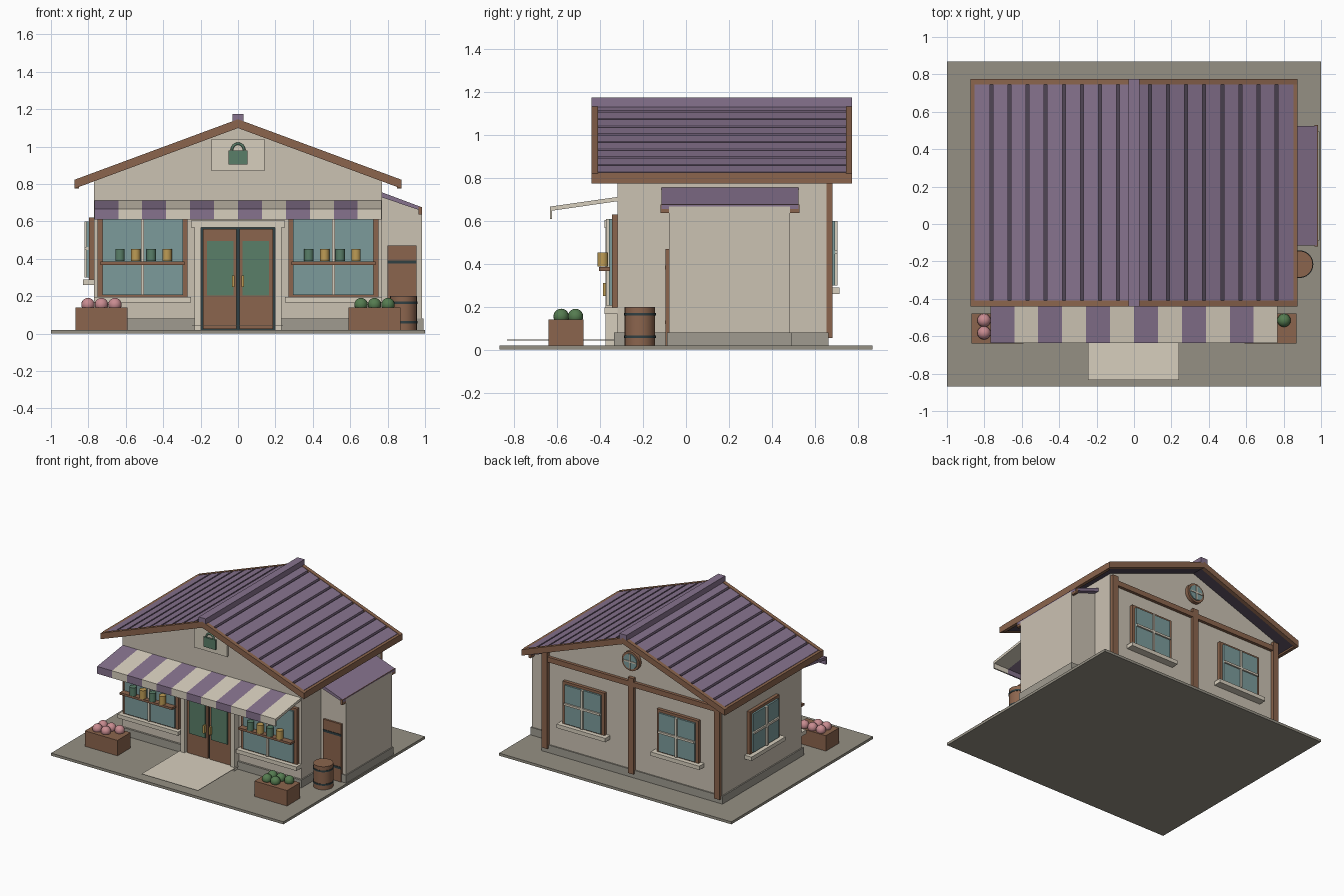
import bpy, bmesh, math
from mathutils import Matrix, Vector

if "Cube" in bpy.data.objects:
    bpy.data.objects.remove(bpy.data.objects["Cube"])

COLORS = dict(
    wall=(.60, .54, .45), wood=(.26, .13, .075), purple=(.24, .17, .27), deck=(.08, .06, .09),
    cream=(.68, .62, .51), green=(.10, .21, .14), dark=(.03, .05, .055), glass=(.20, .33, .33),
    gold=(.51, .33, .09), pink=(.58, .26, .28), stone=(.35, .33, .28), paving=(.30, .28, .23),
    leaf=(.09, .20, .08))
MATS = {}
for key, c in COLORS.items():
    MATS[key] = bpy.data.materials.new(key)
    MATS[key].diffuse_color = (*c, 1)


def finish(name, bm, mat):
    bmesh.ops.recalc_face_normals(bm, faces=bm.faces)
    for f in bm.faces:
        f.smooth = True
    for e in bm.edges:
        e.smooth = e.calc_face_angle(0) < 0.6
    me = bpy.data.meshes.new(name)
    bm.to_mesh(me)
    bm.free()
    me.materials.append(MATS[mat])
    ob = bpy.data.objects.new(name, me)
    bpy.context.collection.objects.link(ob)
    return ob


def box(name, mat, x, y, z, m=Matrix()):
    bm = bmesh.new()
    bmesh.ops.create_cube(bm, size=1)
    for v in bm.verts:
        p = [lo + (hi - lo) * (c + .5) for (lo, hi), c in zip((x, y, z), v.co)]
        v.co = m @ Vector(p)
    return finish(name, bm, mat)


def prism(name, mat, pts, axis, a, b):
    # profile is (x, z) for axis 'y' and (y, z) for axis 'x'
    bm = bmesh.new()
    vs = [bm.verts.new((a, u, w) if axis == 'x' else (u, a, w)) for u, w in pts]
    r = bmesh.ops.extrude_face_region(bm, geom=[bm.faces.new(vs)])
    d = (b - a, 0, 0) if axis == 'x' else (0, b - a, 0)
    bmesh.ops.translate(bm, vec=d, verts=[v for v in r['geom'] if isinstance(v, bmesh.types.BMVert)])
    # the start face stays, so the solid is closed
    if any(e.is_boundary for e in bm.edges):
        bmesh.ops.holes_fill(bm, edges=[e for e in bm.edges if e.is_boundary])
    return finish(name, bm, mat)


def cyl(name, mat, c, r, h, m=Matrix(), n=20):
    bm = bmesh.new()
    bmesh.ops.create_cone(bm, cap_ends=True, segments=n, radius1=r, radius2=r, depth=h,
                          matrix=Matrix.Translation(c) @ m)
    return finish(name, bm, mat)


def ball(name, mat, c, r):
    bm = bmesh.new()
    bmesh.ops.create_uvsphere(bm, u_segments=16, v_segments=10, radius=r, matrix=Matrix.Translation(c))
    return finish(name, bm, mat)


# ground slab, walls and plinth
box("paving", 'paving', (-1, 1), (-.87, .87), (0, .02))
box("plinth", 'stone', (-.78, .78), (-.335, .665), (.02, .08))
prism("main_walls", 'wall', [(-.77, .02), (.77, .02), (.77, .825), (0, 1.11), (-.77, .825)], 'y', -.32, .655)
box("entrance_mat", 'cream', (-.245, .24), (-.835, -.335), (.043, .047))


# roof
def top(x, drop=0):
    return 1.146 - .37 * abs(x) - drop


def chevron(w, t0, t1):
    return [(-w, top(w, t0)), (0, top(0, t0)), (w, top(w, t0)), (w, top(w, t1)), (0, top(0, t1)), (-w, top(w, t1))]


prism("roof_deck", 'deck', chevron(.855, .02, .044), 'y', -.412, .752)
for nm, y in (("front", -.44), ("back", .745)):
    prism(nm + "_bargeboard", 'wood', chevron(.875, 0, .047), 'y', y, y + .03)
for s in (-1, 1):
    box("eave_fascia", 'wood', sorted((s * .85, s * .875)), (-.41, .745), (.775, .825))
    edges = [0] + [.086 + .0965 * k for k in range(8)] + [.86]
    for a, b in zip(edges, edges[1:]):
        a, b = a + .008, b - .008
        prism("roof_board", 'purple', [(s * a, top(a, .003)), (s * b, top(b, .003)),
                                       (s * b, top(b, .022)), (s * a, top(a, .022))], 'y', -.41, .747)
box("ridge_cap", 'purple', (-.03, .03), (-.44, .775), (1.13, 1.175))

# striped awning
for i in range(12):
    x = -.768 + i * .128
    prism("awning_stripe", 'cream' if i % 2 else 'purple',
          [(-.32, .712), (-.635, .667), (-.635, .61), (-.625, .61), (-.625, .648), (-.32, .692)], 'x', x, x + .128)

# gable plaque with bag emblem
box("gable_plaque", 'cream', (-.142, .142), (-.338, -.32), (.87, 1.04))
box("bag_emblem", 'green', (-.052, .052), (-.352, -.335), (.905, .98))
cu = bpy.data.curves.new("bag_handle", 'CURVE')
cu.dimensions, cu.bevel_depth, cu.bevel_resolution = '3D', .007, 2
sp = cu.splines.new('POLY')
sp.points.add(12)
for i, p in enumerate(sp.points):
    t = math.pi * i / 12
    p.co = (.033 * math.cos(t), -.345, .98 + .035 * math.sin(t), 1)
cu.materials.append(MATS['green'])
bpy.context.collection.objects.link(bpy.data.objects.new("bag_handle", cu))


# windows, drawn facing -y at the wall plane and turned into place
def window(name, m, w, z0, z1, sill, front=False):
    h, zc = w / 2, (z0 + z1) / 2
    for s in (-1, 1):
        box(name + "_jamb", 'wood', sorted((s * h, s * (h - .028))), (-.026, .01), (z0, z1), m)
    for z in (z0, z1 - .025):
        box(name + "_rail", 'wood', (-h, h), (-.026, .01), (z, z + .025), m)
    g, b, t = h - .025, z0 + .01, z1 - .02
    box(name + "_glass", 'glass', (-g, g), (-.04, .005), (b, t), m)
    box(name + "_upright", 'cream', (-.008, .008), (-.052, -.03), (b, t), m)
    if not front:
        box(name + "_crossbar", 'cream', (-g, g), (-.052, -.03), (zc - .008, zc + .008), m)
    box(name + "_sill", 'cream', (-h - sill, h + sill), (-.06, .01), (z0 - .03, z0), m)


def place(x, y, deg):
    return Matrix.Translation((x, y, 0)) @ Matrix.Rotation(math.radians(deg), 4, 'Z')


for s in (-1, 1):
    window("shop_window", place(s * .51, -.32, 0), .48, .197, .63, .02, True)
    window("back_window", place(s * .405, .655, 180), .36, .29, .62, .03)
    # display shelf and jars
    box("display_shelf", 'wood', (s * .51 - .225, s * .51 + .225), (-.405, -.355), (.368, .385))
    for i in range(4):
        x = s * .505 + (i - 1.5) * .084
        cyl("jar", ('green', 'gold')[i % 2], (x, -.388, .42), .025, .066)
window("side_window", place(-.77, .17, -90), .36, .29, .62, .03)

# round gable window
rx = Matrix.Rotation(math.pi / 2, 4, 'X')
cyl("round_window_frame", 'wood', (0, .665, .93), .075, .036, rx, 24)
cyl("round_window_glass", 'glass', (0, .67, .93), .058, .04, rx, 24)
box("round_window_bar", 'cream', (-.057, .057), (.68, .695), (.925, .935))
box("round_window_bar", 'cream', (-.005, .005), (.68, .695), (.873, .987))

# back timber framing
for x, z in ((-.742, .8), (0, .8), (.742, .8)):
    box("back_post", 'wood', (x - .024, x + .024), (.65, .682), (.055, z))
box("back_beam", 'wood', (-.742, .742), (.65, .678), (.73, .77))

# double door
box("door_lintel", 'cream', (-.25, .25), (-.38, -.32), (.568, .605))
box("door_surround", 'dark', (-.2, .2), (-.345, -.32), (.02, .57))
for s in (-1, 1):
    def sx(a, b):
        return sorted((s * a, s * b))
    box("door_pilaster", 'cream', sx(.198, .232), (-.375, -.32), (.02, .57))
    box("door_leaf", 'wood', sx(.008, .187), (-.36, -.33), (.025, .56))
    box("door_pane", 'green', sx(.025, .165), (-.368, -.35), (.205, .495))
    box("door_handle", 'gold', sx(.018, .032), (-.388, -.36), (.25, .31))

    # planters
    box("planter", 'wood', sx(.59, .87), (-.64, -.478), (.02, .14))
    for i in range(5):
        ball("produce", 'pink' if s < 0 else 'leaf',
             (s * .73 + (i % 3 - 1) * .072, -.515 - .067 * (i // 3), .155), .036)

# side annex with lean-to roof
box("annex_plinth", 'stone', (.77, .993), (-.088, .494), (.02, .08))
prism("annex_walls", 'wall', [(.76, .02), (.985, .02), (.985, .668), (.76, .745)], 'y', -.08, .486)
prism("annex_roof", 'purple', [(.765, .757), (.985, .675), (.985, .655), (.765, .73)], 'y', -.115, .525)
box("annex_fascia", 'wood', (.965, .984), (-.12, .53), (.637, .677))
box("annex_door", 'wood', (.80, .955), (-.095, -.075), (.02, .47))
for z in (.375, .12):
    box("annex_door_strap", 'dark', (.80, .955), (-.099, -.09), (z, z + .017))

# barrel
cyl("barrel", 'wood', (.885, -.215, .11), .071, .18, n=24)
for z in (.06, .165):
    cyl("barrel_hoop", 'dark', (.885, -.215, z), .074, .013, n=24)

for m in bpy.data.materials:
    if m.users and not m.is_grease_pencil:
        m.use_nodes = True
        m.node_tree.nodes["Principled BSDF"].inputs["Base Color"].default_value = m.diffuse_color
